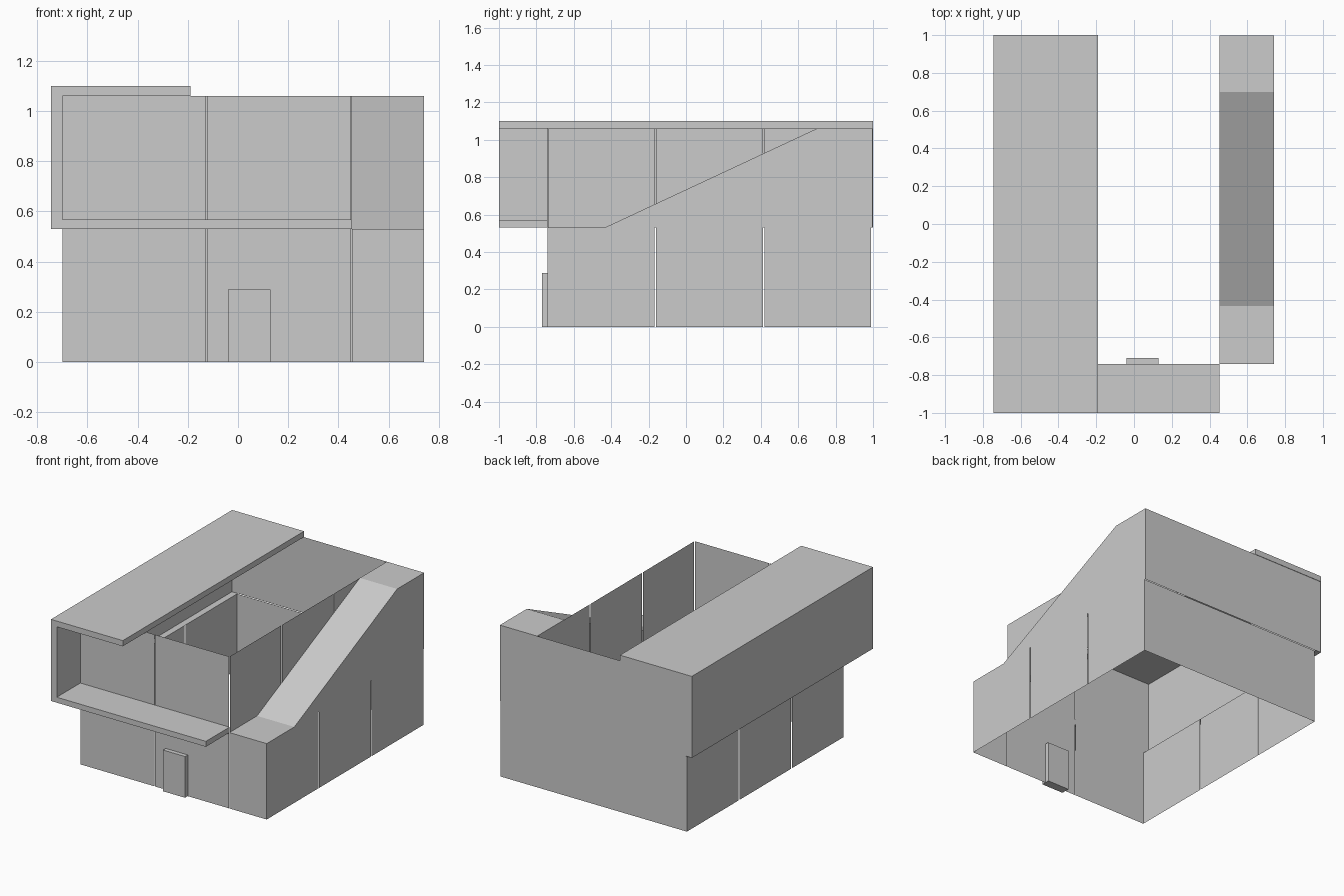
import bpy

if "Cube" in bpy.data.objects:
    bpy.data.objects.remove(bpy.data.objects["Cube"])


def mesh(name, verts, faces):
    me = bpy.data.meshes.new(name)
    me.from_pydata(verts, [], faces)
    ob = bpy.data.objects.new(name, me)
    bpy.context.collection.objects.link(ob)
    return ob


def box(name, x0, x1, y0, y1, z0, z1):
    v = [(x, y, z) for x in (x0, x1) for y in (y0, y1) for z in (z0, z1)]
    f = [(0, 1, 3, 2), (4, 6, 7, 5), (0, 4, 5, 1), (2, 3, 7, 6), (0, 2, 6, 4), (1, 5, 7, 3)]
    return mesh(name, v, f)


def wall_x(name, x, y0, y1, z0, z1):
    # thin wall panel facing left or right
    return mesh(name, [(x, y0, z0), (x, y1, z0), (x, y1, z1), (x, y0, z1)], [(0, 1, 2, 3)])


def wall_y(name, y, x0, x1, z0, z1):
    # thin wall panel facing front or back
    return mesh(name, [(x0, y, z0), (x1, y, z0), (x1, y, z1), (x0, y, z1)], [(0, 1, 2, 3)])


L, R, INNER, OUT = -0.70, 0.74, 0.452, -0.745
F, B = -0.74, 0.99
MID, TOP = 0.53, 1.06
G = 0.004  # half of the gap between panels

# side panels: three per wall, lower storey and the inner upper wall
side_cuts = [F, -0.165, 0.415, B]
for i, (a, b) in enumerate(zip(side_cuts, side_cuts[1:])):
    a, b = a + (G if i else 0), b - (G if i < 2 else 0)
    wall_x(f"left_lower_panel_{i}", L, a, b, 0, MID)
    wall_x(f"right_lower_panel_{i}", R, a, b, 0, MID)
    wall_x(f"inner_upper_panel_{i}", INNER, a + (0 if i else G), b, MID, TOP)

# front panels
wall_y("front_lower_panel_0", F, L, -0.125 - G / 2, 0, MID)
wall_y("front_lower_panel_1", F, -0.125 + G / 2, INNER - G / 2, 0, MID)
wall_y("front_lower_panel_2", F, INNER + G / 2, R, 0, MID)
wall_y("front_upper_panel_0", F, L, -0.125 - G / 2, MID, TOP)
wall_y("front_upper_panel_1", F, -0.125 + G / 2, INNER - G / 2, MID, TOP)

# back walls
wall_y("back_lower_wall", B, L, R, 0, MID)
wall_y("back_upper_wall", 0.997, OUT, R, MID, TOP)

# sloped roof strip over the right side, with its outer side wall
profile = [(F, MID), (-0.435, MID), (0.70, TOP), (0.997, TOP)]
verts = [(x, y, z) for y, z in profile for x in (INNER, R)]
mesh("sloped_roof", verts, [(2 * i, 2 * i + 1, 2 * i + 3, 2 * i + 2) for i in range(3)])
side = profile[1:] + [(0.997, MID)]
mesh("slope_side_wall", [(R, y, z) for y, z in side], [(0, 3, 2, 1)])

# overhanging frame: left wall, ledge, roof, and the thick front lip
wall_x("left_upper_wall", OUT, F, 1.0, MID, TOP)
mesh("left_ledge", [(OUT, F, MID), (L, F, MID), (L, 1, MID), (OUT, 1, MID)], [(0, 1, 2, 3)])
box("roof_slab", OUT, -0.19, -1.0, 1.0, TOP, 1.10)
box("balcony_side", OUT, L, -1.0, F, MID, TOP)
box("balcony_floor", L, INNER, -1.0, F, MID, 0.568)

# front door
box("door", -0.04, 0.13, -0.77, -0.71, 0, 0.288)
